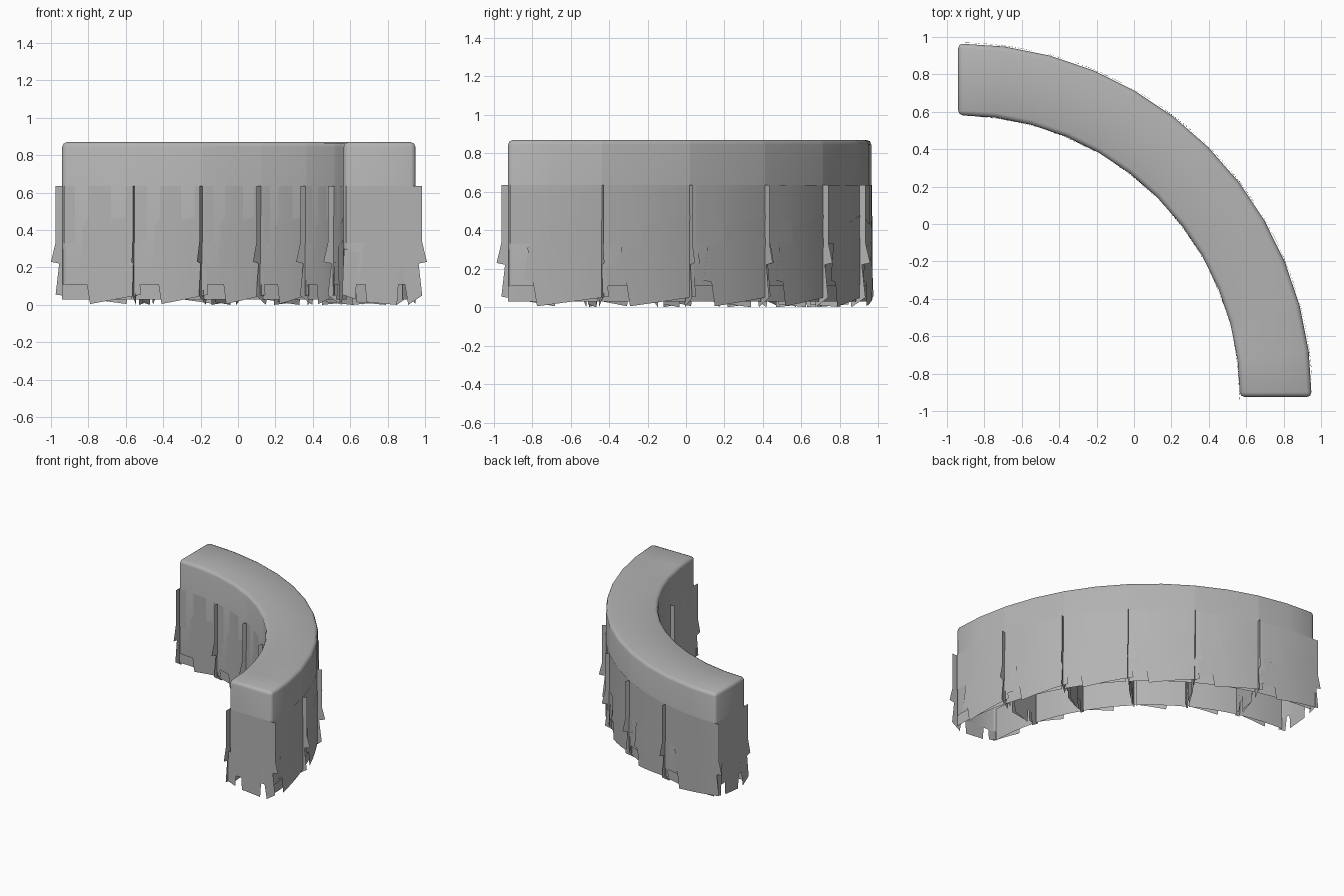
import bpy, bmesh, math

if "Cube" in bpy.data.objects:
    bpy.data.objects.remove(bpy.data.objects["Cube"])

CX, CY = -0.94, -0.925          # centre of the quarter ring
R_OUT, R_IN = 1.89, 1.507
COUNT = 6
STEP = math.radians(90 / COUNT)
Z_BASE, Z_TOP = 0.11, 0.87

grey = bpy.data.materials.new("hedge_grey")
grey.diffuse_color = (0.45, 0.45, 0.45, 1)
grey.use_nodes = True
grey.node_tree.nodes["Principled BSDF"].inputs["Base Color"].default_value = grey.diffuse_color


def polar(a, r, z):
    return (CX + r * math.cos(a), CY + r * math.sin(a), z)


def finish(bm, name):
    mesh = bpy.data.meshes.new(name)
    bm.to_mesh(mesh)
    bm.free()
    mesh.materials.append(grey)
    obj = bpy.data.objects.new(name, mesh)
    bpy.context.collection.objects.link(obj)
    bpy.ops.object.select_all(action='DESELECT')
    obj.select_set(True)
    bpy.context.view_layer.objects.active = obj
    bpy.ops.object.shade_smooth_by_angle(angle=math.radians(60))


# Hedge block: a wedge of the ring, open underneath, rounded along the top
def hedge_block(i):
    angles = [(i + k / 2) * STEP for k in range(3)]
    plan = [(a, R_OUT) for a in angles] + [(a, R_IN) for a in reversed(angles)]
    n = len(plan)
    bm = bmesh.new()
    low = [bm.verts.new(polar(a, r, Z_BASE)) for a, r in plan]
    top = [bm.verts.new(polar(a, r, Z_TOP)) for a, r in plan]
    for k in range(n):
        j = (k + 1) % n
        bm.faces.new((low[k], low[j], top[j], top[k]))
    for k in range(2):
        bm.faces.new((top[k], top[k + 1], top[n - 2 - k], top[n - 1 - k]))
    # Long top edges are rounded everywhere, the ends only where exposed
    rounded = [(top[0], top[1]), (top[1], top[2]), (top[3], top[4]), (top[4], top[5])]
    if i == 0:
        rounded += [(top[5], top[0]), (low[0], top[0]), (low[5], top[5])]
    if i == COUNT - 1:
        rounded += [(top[2], top[3]), (low[2], top[2]), (low[3], top[3])]
    edges = [bm.edges.get(pair) for pair in rounded]
    bmesh.ops.bevel(bm, geom=edges, offset=0.025, offset_type='OFFSET',
                    segments=2, profile=0.5, affect='EDGES')
    finish(bm, f"hedge_block_{i + 1}")


# Foliage cards on a face of half width h, as (depth, corners): u to the
# right seen from outside, z up; they stick out past the right edge only
def card_shapes(h, wide):
    cards = [
        (0.002, [(-h + 0.01, 0.33), (h + 0.035, 0.33), (h + 0.035, 0.635), (-h + 0.01, 0.635)]),
        (0.004, [(h - 0.24, 0.17), (h + 0.06, 0.23), (h, 0.48), (h - 0.29, 0.42)]),
        (0.003, [(-h + 0.08, 0.14), (-h + 0.27, 0.10), (-h + 0.32, 0.42), (-h + 0.13, 0.46)]),
    ]
    if wide:
        cards += [
            (-0.012, [(-h, 0.03), (h - 0.02, 0.03), (h - 0.02, 0.30), (-h, 0.30)]),
            (0.005, [(-h + 0.15, 0.005), (h + 0.035, 0.055), (h, 0.36), (-h + 0.10, 0.31)]),
        ]
    else:
        cards += [
            (0.005, [(-h + 0.12, 0.015), (h - 0.10, 0.0), (h - 0.08, 0.28), (-h + 0.10, 0.30)]),
            (0.006, [(h - 0.04, 0.0), (h + 0.035, 0.05), (h, 0.36), (h - 0.09, 0.30)]),
            (0.006, [(-h - 0.01, 0.055), (-h + 0.06, 0.03), (-h + 0.08, 0.28), (-h, 0.30)]),
        ]
    return cards


# Build the cards, split into columns so they follow the curved walls
def foliage(name, h, place, cols, wide):
    bm = bmesh.new()
    for depth, (bl, br, tr, tl) in card_shapes(h, wide):
        pairs = []
        for c in range(cols + 1):
            t = c / cols
            pairs.append([bm.verts.new(place(p[0] + (q[0] - p[0]) * t,
                                             p[1] + (q[1] - p[1]) * t, depth))
                          for p, q in ((bl, br), (tl, tr))])
        for (b0, t0), (b1, t1) in zip(pairs, pairs[1:]):
            bm.faces.new((b0, b1, t1, t0))
    finish(bm, name)


def wall_place(mid, radius, side):
    return lambda u, z, d: polar(mid + side * u / radius, radius + side * d, z)


def end_place(a, side):
    rm = (R_OUT + R_IN) / 2

    def place(u, z, d):
        x, y, z = polar(a, rm - side * u, z)
        return (x - math.sin(a) * d * side, y + math.cos(a) * d * side, z)
    return place


# Every block gets cards on its two walls and two ends
for i in range(COUNT):
    hedge_block(i)
    mid = (i + 0.5) * STEP
    foliage(f"outer_foliage_{i + 1}", R_OUT * STEP / 2, wall_place(mid, R_OUT, 1), 4, True)
    foliage(f"inner_foliage_{i + 1}", R_IN * STEP / 2, wall_place(mid, R_IN, -1), 4, True)
    half = (R_OUT - R_IN) / 2
    foliage(f"near_end_foliage_{i + 1}", half, end_place(i * STEP, -1), 1, False)
    foliage(f"far_end_foliage_{i + 1}", half, end_place((i + 1) * STEP, 1), 1, False)
